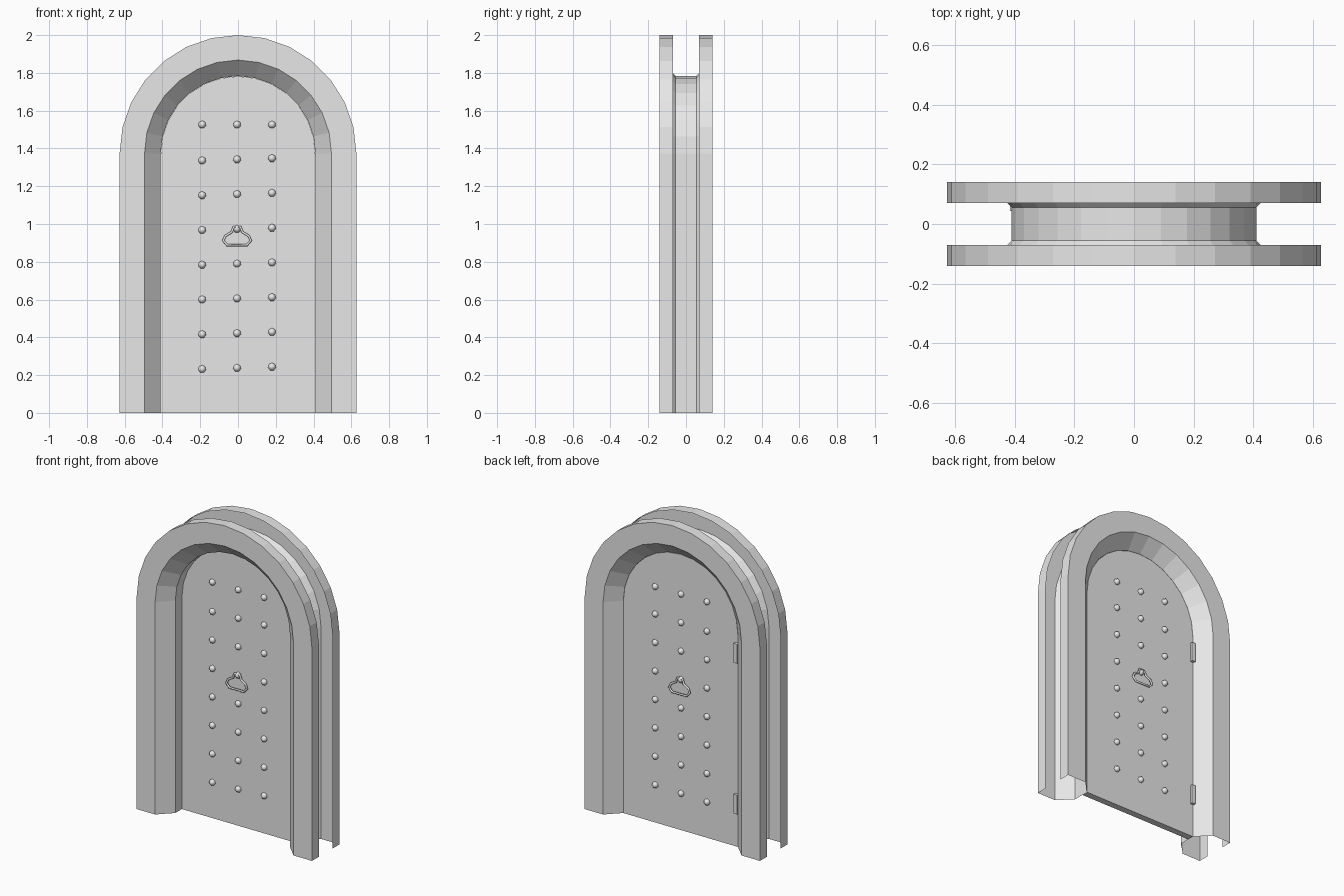
import bpy, bmesh, math
from mathutils import Matrix

if "Cube" in bpy.data.objects:
    bpy.data.objects.remove(bpy.data.objects["Cube"], do_unlink=True)

stone = bpy.data.materials.new("light grey")
stone.use_nodes = True
stone.diffuse_color = (0.8, 0.8, 0.8, 1)
stone.node_tree.nodes["Principled BSDF"].inputs["Base Color"].default_value = (0.8, 0.8, 0.8, 1)

SPRING = 1.373          # height where the arch starts
SEGMENTS = 14           # arch facets
DOOR_FRONT, DOOR_BACK = 0.012, 0.055


def finish(name, bm):
    mesh = bpy.data.meshes.new(name)
    bm.to_mesh(mesh)
    bm.free()
    mesh.materials.append(stone)
    obj = bpy.data.objects.new(name, mesh)
    bpy.context.collection.objects.link(obj)
    return obj


def arch(radius, y):
    """Points of a round-topped outline, from the +x foot to the -x foot."""
    pts = [(radius, y, 0)]
    for i in range(SEGMENTS + 1):
        a = math.pi * i / SEGMENTS
        pts.append((radius * math.cos(a), y, SPRING + radius * math.sin(a)))
    return pts + [(-radius, y, 0)]


# Door frame: an open moulding profile (radius, y) swept around the arch
profile = [(0.627, -0.07), (0.627, -0.14), (0.495, -0.14), (0.41, -0.055),
           (0.41, 0.055), (0.495, 0.14), (0.627, 0.14), (0.627, 0.07)]
bm = bmesh.new()
rings = [[bm.verts.new(p) for p in arch(r, y)] for r, y in profile]
for a, b in zip(rings, rings[1:]):
    for i in range(len(a) - 1):
        bm.faces.new((a[i], b[i], b[i + 1], a[i + 1]))
bm.normal_update()
front = next(f for f in bm.faces if abs(f.normal.y) > 0.99 and f.calc_center_median().y < 0)
if front.normal.y > 0:
    bmesh.ops.reverse_faces(bm, faces=bm.faces[:])
finish("door_frame", bm)

# Door leaf: solid arched slab
bm = bmesh.new()
face = bm.faces.new([bm.verts.new(p) for p in arch(0.409, DOOR_FRONT)])
out = bmesh.ops.extrude_face_region(bm, geom=[face])
bmesh.ops.translate(bm, vec=(0, DOOR_BACK - DOOR_FRONT, 0),
                    verts=[v for v in out["geom"] if isinstance(v, bmesh.types.BMVert)])
bmesh.ops.recalc_face_normals(bm, faces=bm.faces[:])
finish("door_leaf", bm)

# Studs and knockers on both sides of the door
half_ring = [(0.018, 0.985), (0.028, 0.957), (0.062, 0.937),
             (0.073, 0.912), (0.052, 0.888)]
loop = half_ring + [(-x, z) for x, z in reversed(half_ring)]

for side, y, out_dir in (("front", DOOR_FRONT, -1), ("back", DOOR_BACK, 1)):
    bm = bmesh.new()
    for x, drop in ((-0.19, 0.006), (-0.005, 0.0), (0.18, -0.006)):
        for row in range(8):
            z = 0.238 + row * 0.184 - (drop if row < 7 else 0)
            bmesh.ops.create_uvsphere(bm, u_segments=7, v_segments=6, radius=0.021,
                                      matrix=Matrix.Translation((x, y, z))
                                      @ Matrix.Rotation(math.pi / 2, 4, "X"))
    studs = finish(side + "_studs", bm)
    for p in studs.data.polygons:
        p.use_smooth = True

    curve = bpy.data.curves.new(side + "_knocker_ring", "CURVE")
    curve.dimensions = "3D"
    curve.bevel_depth = 0.007
    curve.bevel_resolution = 1
    spline = curve.splines.new("POLY")
    spline.points.add(len(loop) - 1)
    for point, (x, z) in zip(spline.points, loop):
        point.co = (x - 0.005, y + out_dir * (0.012 + (0.985 - z) * 0.08), z, 1)
    spline.use_cyclic_u = True
    curve.materials.append(stone)
    bpy.context.collection.objects.link(bpy.data.objects.new(side + "_knocker_ring", curve))

# Hinges on the back edge of the door
for name, z in (("lower_hinge", 0.28), ("upper_hinge", 1.255)):
    bm = bmesh.new()
    bmesh.ops.create_cube(bm, size=1, matrix=Matrix.Translation((-0.403, 0.058, z))
                          @ Matrix.Diagonal((0.026, 0.03, 0.125, 1)))
    finish(name, bm)
